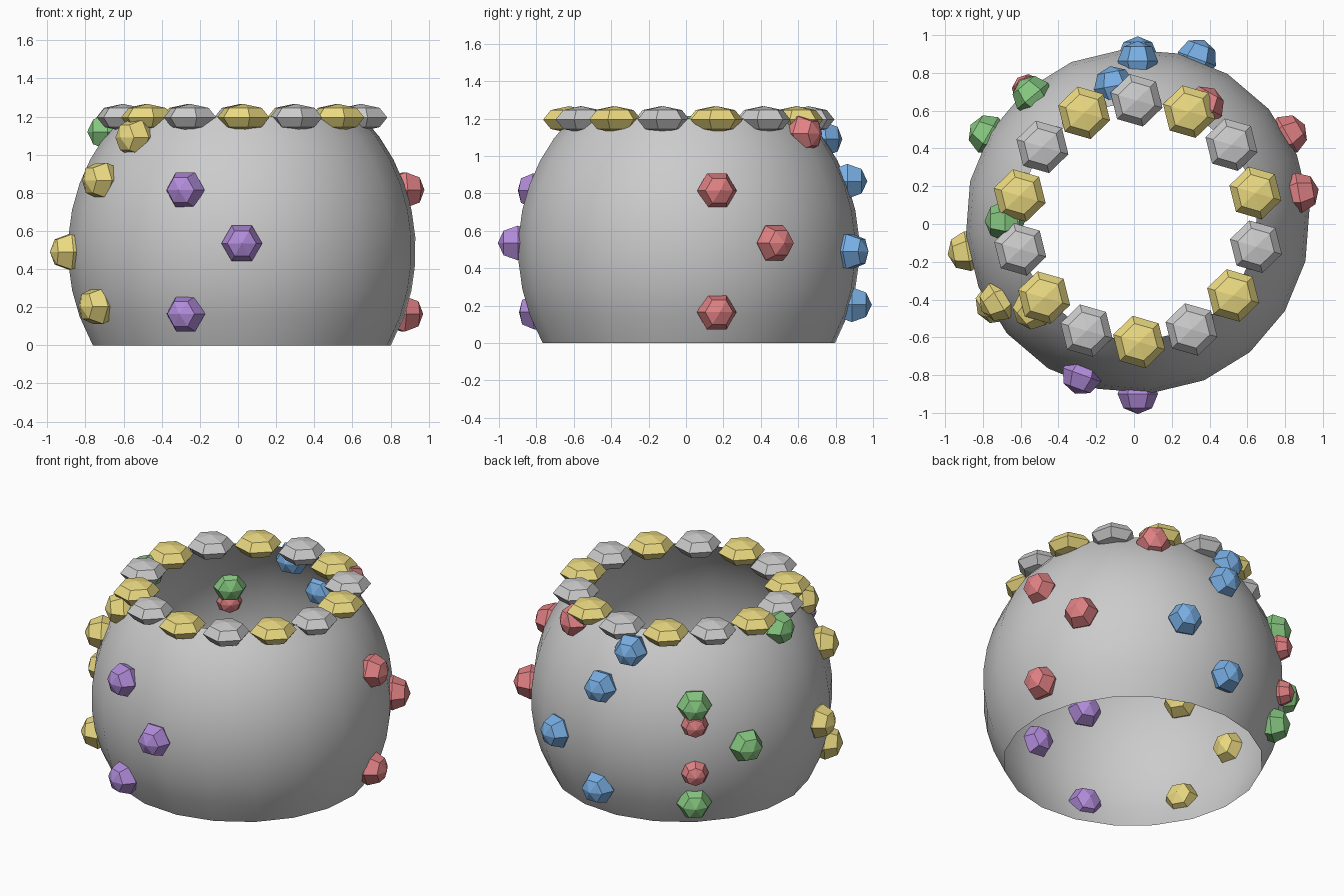
import bpy, bmesh
from math import sin, cos, pi, radians, sqrt
from mathutils import Matrix, Vector

if "Cube" in bpy.data.objects:
    bpy.data.objects.remove(bpy.data.objects["Cube"])

CX, CY = 0.02, 0.015          # axis of the shell
R, H, ZC = 0.915, 0.97, 0.5   # shell radius, vertical half-axis, height of the widest ring
TOP = 1.2


def shell_radius(z):
    return R * sqrt(1 - ((z - ZC) / H) ** 2)


def on_shell(az, z):
    r = shell_radius(z)
    return Vector((CX + r * cos(az), CY + r * sin(az), z))


def material(name, rgb):
    m = bpy.data.materials.new(name)
    m.diffuse_color = (*rgb, 1)
    m.use_nodes = True
    m.node_tree.nodes["Principled BSDF"].inputs["Base Color"].default_value = m.diffuse_color
    return m


MATS = {
    "red": material("red", (0.75, 0.22, 0.23)),
    "green": material("green", (0.24, 0.58, 0.22)),
    "blue": material("blue", (0.19, 0.43, 0.78)),
    "yellow": material("yellow", (0.83, 0.70, 0.22)),
    "purple": material("purple", (0.44, 0.26, 0.70)),
}


def finish(bm, name, mat=None):
    me = bpy.data.meshes.new(name)
    bm.to_mesh(me)
    bm.free()
    ob = bpy.data.objects.new(name, me)
    bpy.context.collection.objects.link(ob)
    if mat:
        me.materials.append(MATS[mat])
    return ob


def gem(name, mat, matrix, radius, segments=6, rings=4):
    bm = bmesh.new()
    bmesh.ops.create_uvsphere(bm, u_segments=segments, v_segments=rings,
                              radius=radius, matrix=matrix)
    return finish(bm, name, mat)


# Shell: open rounded band with 20 sides
bm = bmesh.new()
SIDES, BANDS = 20, 9
rows = []
a0, a1 = -0.5155, 0.8060      # sin(a) * H reaches the floor and the rim
for j in range(BANDS + 1):
    a = a0 + (a1 - a0) * j / BANDS
    z = 0.0 if j == 0 else TOP if j == BANDS else ZC + H * sin(a)
    rows.append([bm.verts.new(on_shell(radians(4.6) + 2 * pi * i / SIDES, z))
                 for i in range(SIDES)])
for lo, hi in zip(rows, rows[1:]):
    for i in range(SIDES):
        k = (i + 1) % SIDES
        f = bm.faces.new((lo[i], lo[k], hi[k], hi[i]))
        f.smooth = True
finish(bm, "shell")

# Rim: 14 flattened gems, alternately yellow and grey
for i in range(14):
    az = radians(13.5) + 2 * pi * i / 14
    p = Vector((CX + 0.64 * cos(az), CY + 0.64 * sin(az), 1.195))
    mx = (Matrix.Translation(p) @ Matrix.Rotation(radians(14), 4, 'Z')
          @ Matrix.Diagonal((1, 1, 0.5, 1)))
    gem(f"rim_gem_{i + 1}", "yellow" if i % 2 == 0 else None, mx, 0.143)

# Wall gems: (azimuth in degrees, height) patterns pointing outwards
PATTERN_A = [(0, 0.815), (0, 0.165), (20, 0.535), (50, 1.12)]
PATTERN_B = [(0, 0.49), (20, 0.865), (20, 0.205), (30, 1.09)]
GROUPS = [("red", 10, PATTERN_A), ("green", 130, PATTERN_A),
          ("purple", 250, PATTERN_A[:3]),
          ("blue", 70, PATTERN_B), ("yellow", 190, PATTERN_B)]


def wall_gem(name, color, deg, z, radius, segments=6):
    az = radians(deg)
    mx = (Matrix.Translation(on_shell(az, z)) @ Matrix.Rotation(az, 4, 'Z')
          @ Matrix.Rotation(pi / 2, 4, 'Y'))
    gem(name, color, mx, radius, segments)


for color, start, pattern in GROUPS:
    for n, (da, z) in enumerate(pattern):
        wall_gem(f"{color}_gem_{n + 1}", color, start + da, z, 0.107)

# Two smaller round gems between the green pair
for n, z in enumerate((0.70, 0.385)):
    wall_gem(f"small_red_gem_{n + 1}", "red", 130, z, 0.083, 8)
